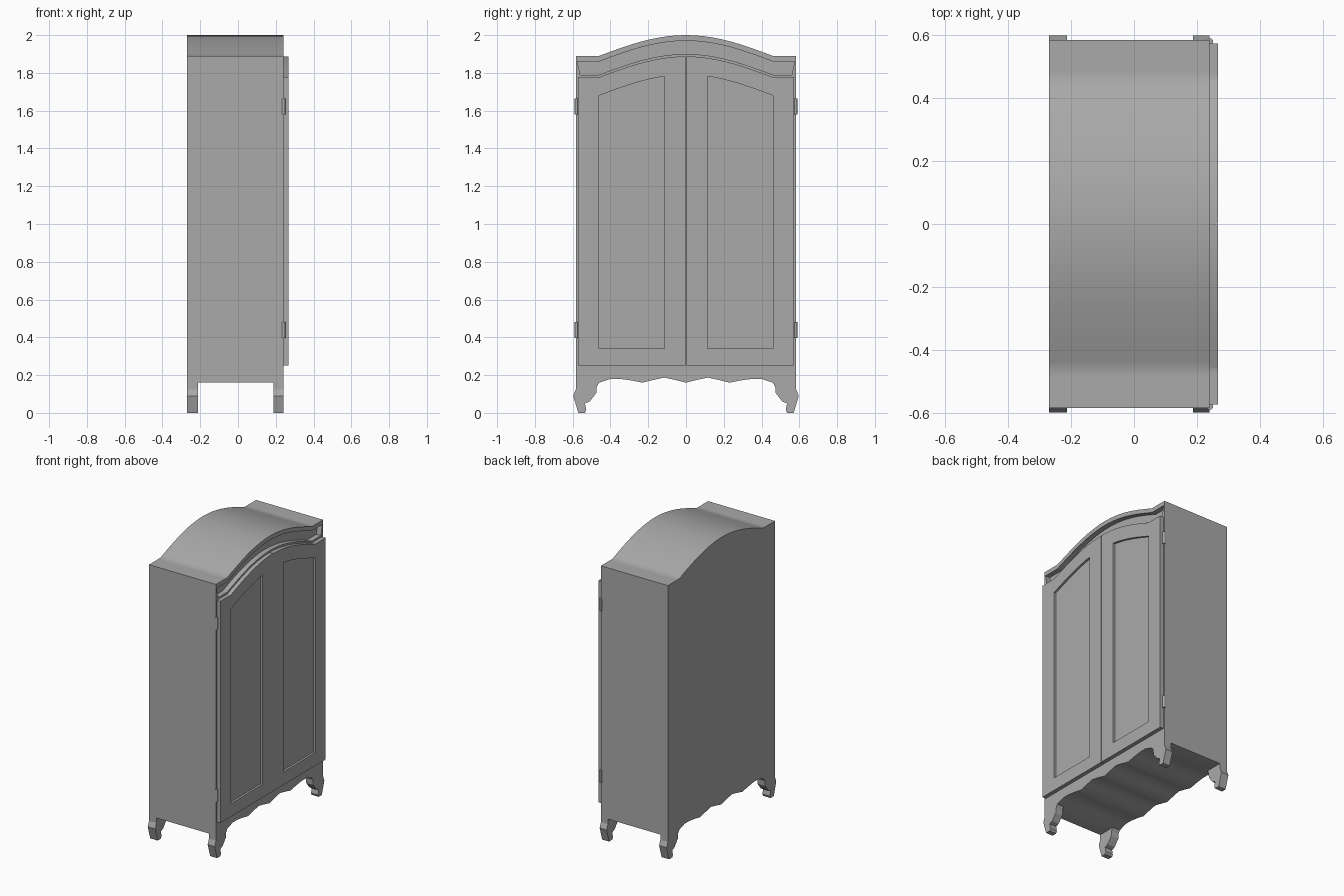
import bpy, bmesh, math

cube = bpy.data.objects.get("Cube")
if cube:
    bpy.data.objects.remove(cube, do_unlink=True)

grey = bpy.data.materials.new("plain grey")
grey.use_nodes = True
COLOUR = (0.4, 0.4, 0.4, 1)
grey.diffuse_color = COLOUR
grey.node_tree.nodes["Principled BSDF"].inputs["Base Color"].default_value = COLOUR

BACK, FRONT, HALF = -0.27, 0.24, 0.583
ARCH = 0.46     # half width of the arched part of the crown


def crown(y):
    """Height of the arched top at a sideways position."""
    t = min(abs(y) / ARCH, 1)
    return 1.89 + 0.11 * math.cos(t * math.pi / 2)


def crown_line(y0, y1, drop, steps=24):
    """Points along the crown from y0 to y1, lowered by drop."""
    ys = [y0 + (y1 - y0) * i / steps for i in range(steps + 1)]
    ys += [y for y in (-ARCH, ARCH) if min(y0, y1) < y < max(y0, y1)]
    ys = sorted(set(ys), reverse=y0 > y1)
    return [(y, crown(y) - drop) for y in ys]


def extrude(name, outline, x0, x1):
    """Solid with an outline in (y, z), running from x0 to x1."""
    bm = bmesh.new()
    face = bm.faces.new([bm.verts.new((x0, y, z)) for y, z in outline])
    new = bmesh.ops.extrude_face_region(bm, geom=[face])["geom"]
    verts = [v for v in new if isinstance(v, bmesh.types.BMVert)]
    bmesh.ops.translate(bm, verts=verts, vec=(x1 - x0, 0, 0))
    bmesh.ops.recalc_face_normals(bm, faces=bm.faces)
    mesh = bpy.data.meshes.new(name)
    bm.to_mesh(mesh)
    bm.free()
    mesh.materials.append(grey)
    obj = bpy.data.objects.new(name, mesh)
    bpy.context.collection.objects.link(obj)
    return obj


def carve(obj, outline, x0, x1):
    """Cut a recess into a part and drop the cutter."""
    cutter = extrude("cutter", outline, x0, x1)
    mod = obj.modifiers.new("recess", "BOOLEAN")
    mod.operation, mod.solver, mod.object = "DIFFERENCE", "EXACT", cutter
    graph = bpy.context.evaluated_depsgraph_get()
    mesh = bpy.data.meshes.new_from_object(obj.evaluated_get(graph))
    obj.modifiers.clear()
    obj.data = mesh
    bpy.data.objects.remove(cutter, do_unlink=True)


def smooth(obj):
    bpy.ops.object.select_all(action="DESELECT")
    obj.select_set(True)
    bpy.context.view_layer.objects.active = obj
    bpy.ops.object.shade_smooth_by_angle(angle=math.radians(30))


# Cabinet with arched top and scalloped underside
scallop = [(0.46, 0.16), (0.40, 0.18), (0.35, 0.18), (0.29, 0.172),
           (0.23, 0.16), (0.17, 0.175), (0.115, 0.187), (0.06, 0.175)]
underside = ([(-HALF, 0.16)] + [(-y, z) for y, z in scallop] + [(0, 0.16)]
             + scallop[::-1] + [(HALF, 0.16)])
cabinet = extrude("cabinet", underside + crown_line(HALF, -HALF, 0), BACK, FRONT)

# Sunken band under the cornice
band = crown_line(-0.575, 0.575, 0.03) + crown_line(0.56, -0.56, 0.1)
carve(cabinet, band, FRONT - 0.035, FRONT + 0.05)
smooth(cabinet)

# Curved legs
leg = [(0.46, 0.16), (0.472, 0.14), (0.475, 0.105), (0.51, 0.06), (0.535, 0.05),
       (0.528, 0.015), (0.535, 0), (0.57, 0), (0.597, 0.09), (0.583, 0.125),
       (HALF, 0.16)]
for side, s in (("right", -1), ("left", 1)):
    for end, x0, x1 in (("back", BACK, -0.213), ("front", 0.187, FRONT)):
        extrude(f"{end}_leg_{side}", [(s * y, z) for y, z in leg], x0, x1)

# Doors with sunken panels, and their hinges
for side, s in (("right", -1), ("left", 1)):
    a, b = s * 0.002, s * 0.573
    door = extrude(f"door_{side}", [(b, 0.25), (a, 0.25)]
                   + crown_line(a, b, 0.113), FRONT, 0.267)
    a, b = s * 0.115, s * 0.46
    carve(door, [(b, 0.34), (a, 0.34)] + crown_line(a, b, 0.21), 0.252, 0.3)
    smooth(door)
    for level, z in (("lower", 0.438), ("upper", 1.622)):
        bpy.ops.mesh.primitive_cylinder_add(vertices=12, radius=0.01, depth=0.085,
                                            location=(0.241, s * 0.579, z))
        hinge = bpy.context.object
        hinge.name = f"{level}_hinge_{side}"
        hinge.data.materials.append(grey)
        smooth(hinge)
